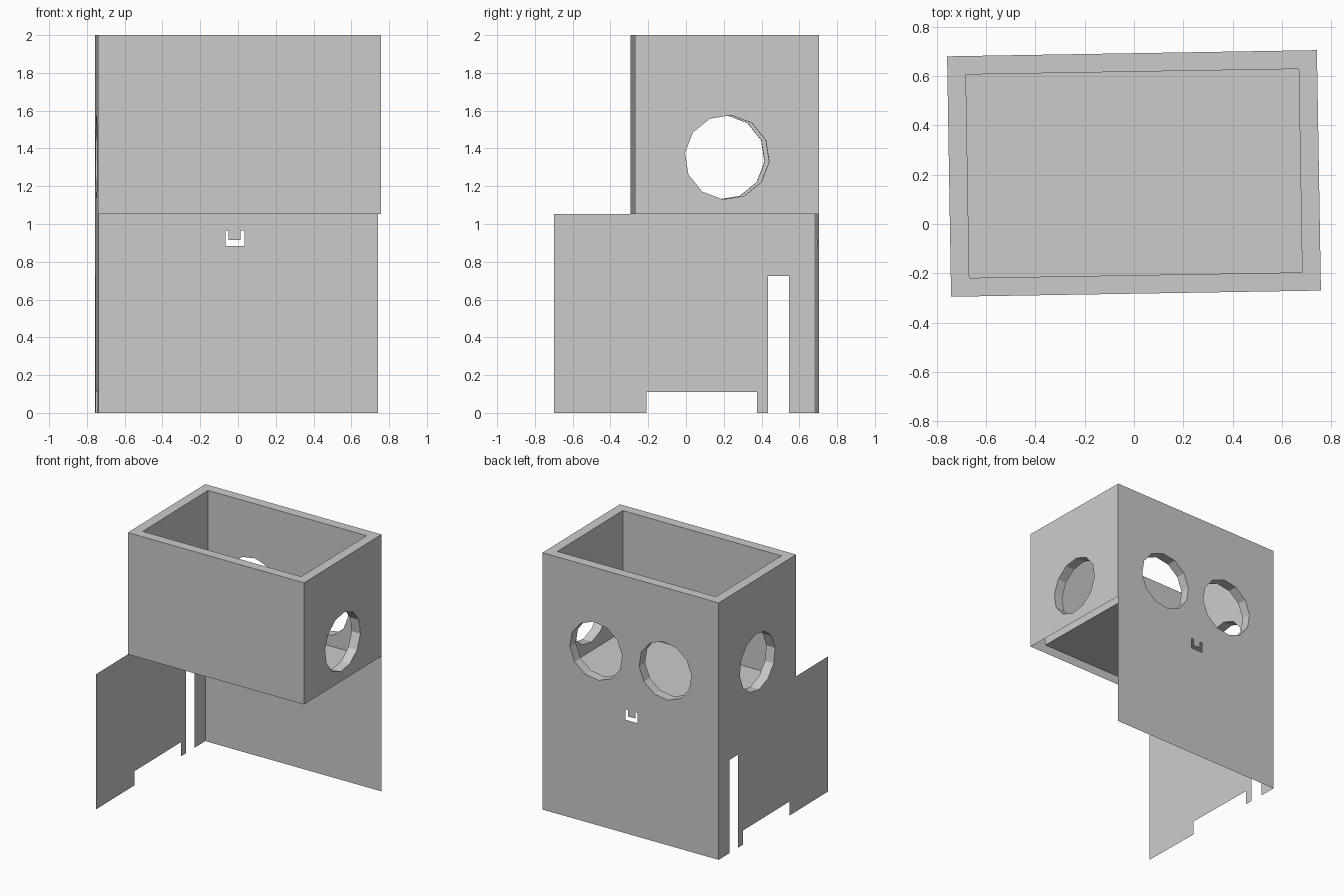
import bpy, bmesh
from math import cos, sin, radians, pi
from mathutils import Matrix, Vector

cube = bpy.data.objects.get("Cube")
if cube:
    bpy.data.objects.remove(cube, do_unlink=True)

# One plain grey material
grey = bpy.data.materials.new("plain_grey")
grey.use_nodes = True
grey.diffuse_color = (0.6, 0.6, 0.6, 1)
grey.node_tree.nodes["Principled BSDF"].inputs["Base Color"].default_value = (0.6, 0.6, 0.6, 1)

# The whole house is turned slightly about the vertical
PLACE = Matrix.Translation((0, 0.205, 0)) @ Matrix.Rotation(radians(0.955), 4, "Z")
W, D, T = 0.75, 0.4875, 0.075          # half width, half depth, wall thickness
LOW, FLOOR, TOP = 1.052, 1.06, 2.0     # box underside, inner floor, rim
HOLE_Z, HOLE_R = 1.353, 0.224


def on_x(x):
    return lambda u, v: Vector((x, u, v))


def on_y(y):
    return lambda u, v: Vector((u, y, v))


def on_z(z):
    return lambda u, v: Vector((u, v, z))


def rect(u0, v0, u1, v1):
    return [(u0, v0), (u1, v0), (u1, v1), (u0, v1)]


def ring(u):
    """Twelve-sided opening centred at u."""
    angles = [radians(24) + k * pi / 6 for k in range(12)]
    return [(u + HOLE_R * cos(a), HOLE_Z + HOLE_R * sin(a)) for a in angles]


def finish(name, bm):
    bmesh.ops.transform(bm, matrix=PLACE, verts=bm.verts)
    mesh = bpy.data.meshes.new(name)
    bm.to_mesh(mesh)
    bm.free()
    mesh.materials.append(grey)
    obj = bpy.data.objects.new(name, mesh)
    bpy.context.collection.objects.link(obj)


def sheet(name, place, normal, outline, holes=()):
    """Flat sheet with an outline and any number of openings."""
    bm = bmesh.new()
    edges = []
    for loop in [outline, *holes]:
        verts = [bm.verts.new(place(u, v)) for u, v in loop]
        edges += [bm.edges.new((verts[i - 1], verts[i])) for i in range(len(verts))]
    bmesh.ops.triangle_fill(bm, edges=edges, use_beauty=True, normal=normal)
    bm.normal_update()
    flip = [f for f in bm.faces if f.normal.dot(Vector(normal)) < 0]
    bmesh.ops.reverse_faces(bm, faces=flip)
    finish(name, bm)


def tunnel(name, outer, inner, loop):
    """Lining of an opening between the two skins of a wall."""
    bm = bmesh.new()
    a = [bm.verts.new(outer(u, v)) for u, v in loop]
    b = [bm.verts.new(inner(u, v)) for u, v in loop]
    for i in range(len(loop)):
        bm.faces.new((a[i - 1], a[i], b[i], b[i - 1]))
    finish(name, bm)


side_hole = ring(0)
back_holes = [ring(-0.295), ring(0.295)]

# Full-height back panel with two round openings and a small latch slit
latch = [(-0.058, 0.965), (-0.058, 0.884), (0.042, 0.884), (0.042, 0.965),
         (0.022, 0.965), (0.022, 0.915), (-0.042, 0.915), (-0.042, 0.965)]
sheet("back_panel", on_y(D), (0, 1, 0), rect(-W, 0, W, TOP), back_holes + [latch])

# Right panel: box side above, long notched base below
base_front = -0.8925
right_outline = [(D, 0), (D, TOP), (-D, TOP), (-D, LOW), (base_front, LOW), (base_front, 0),
                 (-0.402, 0), (-0.402, 0.11), (0.183, 0.11), (0.183, 0),
                 (0.242, 0), (0.242, 0.725), (0.352, 0.725), (0.352, 0)]
sheet("right_panel", on_x(-W), (-1, 0, 0), right_outline, [side_hole])

# Remaining outer skin of the box
sheet("left_panel", on_x(W), (1, 0, 0), rect(-D, LOW, D, TOP), [side_hole])
sheet("front_panel", on_y(-D), (0, -1, 0), rect(-W, LOW, W, TOP))

# Inner skin, floor and top rim
w, d = W - T, D - T
sheet("inner_back", on_y(d), (0, -1, 0), rect(-w, FLOOR, w, TOP), back_holes)
sheet("inner_front", on_y(-d), (0, 1, 0), rect(-w, FLOOR, w, TOP))
sheet("inner_floor", on_z(FLOOR), (0, 0, 1), rect(-w, -d, w, d))
sheet("top_rim", on_z(TOP), (0, 0, 1), rect(-W, -D, W, D), [rect(-w, -d, w, d)])
for side, s in (("left", 1), ("right", -1)):
    sheet("inner_" + side, on_x(s * w), (-s, 0, 0), rect(-d, FLOOR, d, TOP), [side_hole])
    tunnel(side + "_opening", on_x(s * W), on_x(s * w), side_hole)

# Linings of the back openings
for side, loop in zip(("right", "left"), back_holes):
    tunnel("back_opening_" + side, on_y(D), on_y(d), loop)
